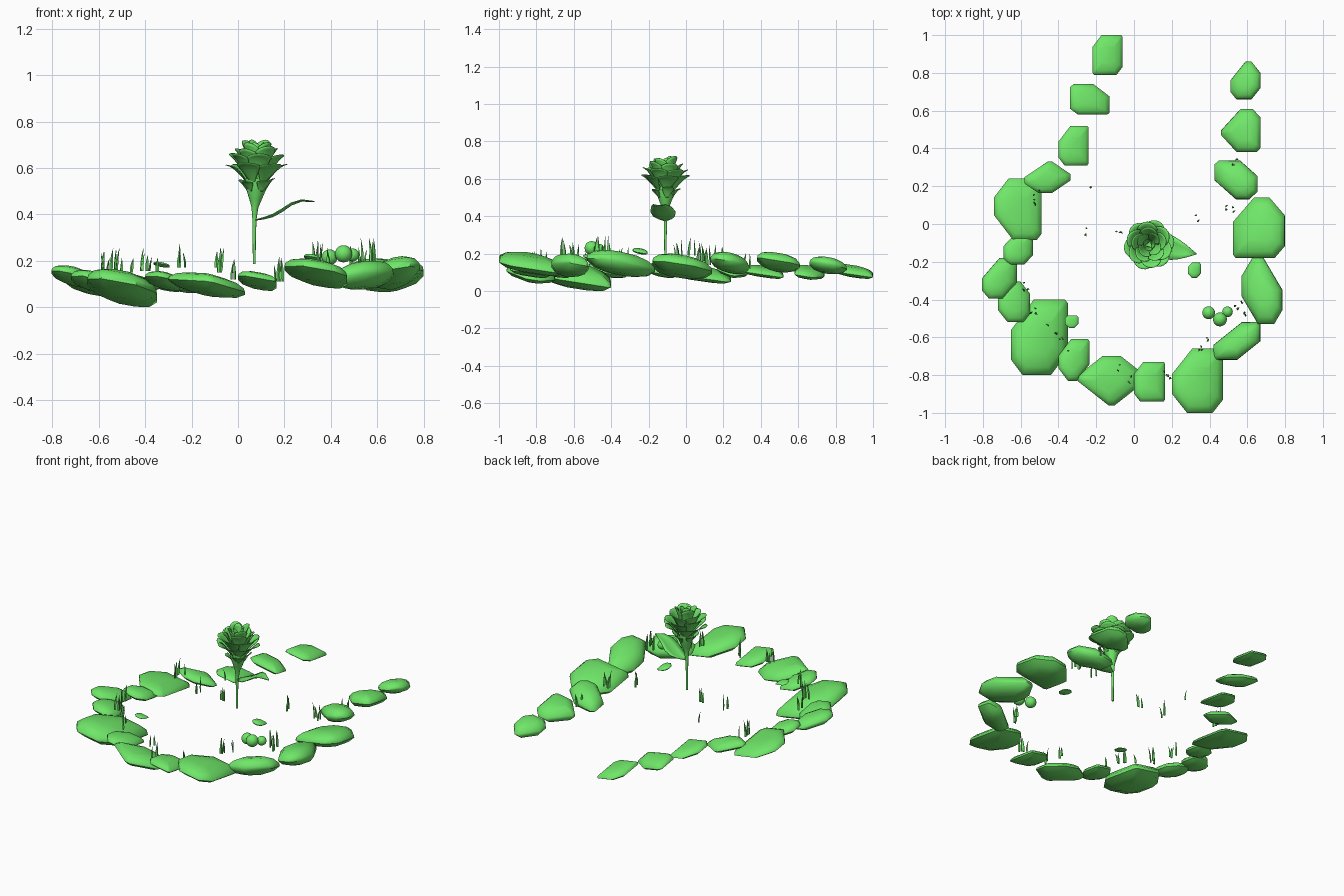
import bpy, math, random
from mathutils import Vector

if "Cube" in bpy.data.objects:
    bpy.data.objects.remove(bpy.data.objects["Cube"])

random.seed(4)


def material(name, col):
    m = bpy.data.materials.new(name)
    m.diffuse_color = (*col, 1)
    m.use_nodes = True
    m.node_tree.nodes["Principled BSDF"].inputs["Base Color"].default_value = m.diffuse_color
    return m


GREEN = material("green", (0.16, 0.8, 0.14))


def make(name, verts, faces, angle=40, thick=0):
    me = bpy.data.meshes.new(name)
    me.from_pydata([tuple(v) for v in verts], [], faces)
    me.validate()
    ob = bpy.data.objects.new(name, me)
    bpy.context.collection.objects.link(ob)
    me.materials.append(GREEN)
    if thick:
        mod = ob.modifiers.new("thickness", "SOLIDIFY")
        mod.thickness = thick
        mod.offset = 0
    bpy.ops.object.select_all(action='DESELECT')
    ob.select_set(True)
    bpy.context.view_layer.objects.active = ob
    bpy.ops.object.shade_smooth_by_angle(angle=math.radians(angle))
    return ob


def loft(rings):
    """Closed solid through rings of equal length."""
    n = len(rings[0])
    verts = [p for r in rings for p in r]
    faces = [(i * n + j, i * n + (j + 1) % n, (i + 1) * n + (j + 1) % n, (i + 1) * n + j)
             for i in range(len(rings) - 1) for j in range(n)]
    faces.append(tuple(reversed(range(n))))
    faces.append(tuple(range(len(verts) - n, len(verts))))
    return verts, faces


def grid_faces(rows, cols, base=0):
    return [(base + i * cols + j, base + i * cols + j + 1,
             base + (i + 1) * cols + j + 1, base + (i + 1) * cols + j)
            for i in range(rows - 1) for j in range(cols - 1)]


def stone(name, x0, x1, y0, y1, z0, z1, cuts):
    """Rounded slab; the cut digits chamfer its SW, SE, NE and NW corners (tenths)."""
    w, d = x1 - x0, y1 - y0
    a, b, c, e = [max(int(k), 0.5) / 10 for k in cuts]
    plan = [(a, 0), (1 - b, 0), (1, b), (1, 1 - c), (1 - c, 1), (e, 1), (0, 1 - e), (0, a)]
    tx, ty = (0.2, -0.2) if x0 > 0.4 else (-0.25, -0.22)
    rings = []
    for s, h in [(.42, 0), (.78, .15), (1, .42), (.97, .6), (.78, .84), (.45, 1)]:
        rings.append([Vector((x0 + w * (.5 + (u - .5) * s), y0 + d * (.5 + (v - .5) * s),
                              h * (z1 - z0) + tx * w * (u - .5) * s + ty * d * (v - .5) * s))
                      for u, v in plan])
    lo = min(p.z for r in rings for p in r)
    hi = max(p.z for r in rings for p in r)
    for r in rings:
        for p in r:
            p.z = z0 + (p.z - lo) / (hi - lo) * (z1 - z0)
    make(name, *loft(rings), angle=50)


# ring of border stones: x range, y range, z range, corner cuts
STONES = [
    (-.22, -.06, .79, 1.0, .065, .145, "0203"), (-.34, -.13, .58, .74, .06, .14, "2041"),
    (-.40, -.24, .31, .52, .065, .14, "2004"), (-.58, -.335, .165, .33, .07, .15, "3445"),
    (-.74, -.49, -.085, .24, .04, .14, "4113"), (-.69, -.535, -.215, -.05, .07, .15, "2304"),
    (-.805, -.62, -.395, -.18, .085, .18, "2415"), (-.72, -.55, -.52, -.305, .07, .16, "3233"),
    (-.65, -.35, -.80, -.40, 0, .165, "2304"), (-.40, -.235, -.83, -.61, .07, .155, "3404"),
    (-.30, .03, -.96, -.70, .04, .15, "5434"), (0, .165, -.94, -.73, .07, .155, "2003"),
    (.20, .47, -1.0, -.66, .08, .21, "3204"), (.42, .67, -.72, -.52, .075, .2, "0506"),
    (.57, .785, -.53, -.165, .075, .22, "4253"), (.525, .80, -.18, .14, .065, .2, "0234"),
    (.425, .655, .13, .335, .09, .21, "5241"), (.46, .67, .38, .61, .1, .21, "4125"),
    (.51, .67, .66, .86, .09, .185, "2335")]
for i, s in enumerate(STONES):
    stone(f"border_stone_{i + 1}", *s)

# two small pebbles inside the ring
stone("pebble_right", .285, .355, -.285, -.205, .195, .23, "3313")
stone("pebble_left", -.365, -.295, -.55, -.485, .17, .195, "3312")

# three round berries
for i, (x, y, z, r) in enumerate([(.395, -.47, .215, .034), (.455, -.505, .23, .037),
                                  (.495, -.465, .225, .028)]):
    bpy.ops.mesh.primitive_uv_sphere_add(segments=20, ring_count=12, radius=r, location=(x, y, z))
    ob = bpy.context.object
    ob.name = f"berry_{i + 1}"
    ob.data.materials.append(GREEN)
    bpy.ops.object.shade_smooth()

# grass tufts: x, y, base z, blade count
TUFTS = [(-.21, .2, .17, 1), (-.515, .165, .14, 2), (-.51, .11, .14, 3), (-.255, -.04, .17, 2),
         (-.08, -.035, .17, 3), (.34, .035, .19, 2), (.505, .085, .16, 4), (.54, .33, .12, 3),
         (-.58, -.33, .15, 4), (-.53, -.46, .15, 3), (-.48, -.54, .15, 1), (-.4, -.59, .155, 4),
         (-.35, -.65, .15, 1), (-.09, -.76, .15, 2), (-.02, -.825, .12, 2), (.18, -.8, .11, 4),
         (.34, -.66, .18, 3), (.4, -.62, .18, 2), (.555, -.43, .19, 4), (.58, -.49, .19, 3)]
for i, (x, y, z, n) in enumerate(TUFTS):
    verts, faces = [], []
    for k in range(n):
        a = random.uniform(0, 6.28)
        p = Vector((x + random.uniform(-.022, .022), y + random.uniform(-.022, .022), z))
        h = random.uniform(.06, .11)
        lean = Vector((random.uniform(-.012, .012), random.uniform(-.012, .012), 0))
        rings = []
        for t, r in [(0, .007), (.35, .0075), (.7, .0045), (1, .0005)]:
            c = p + lean * t * t + Vector((0, 0, h * t))
            rings.append([c + Vector((r * math.cos(a + q), r * math.sin(a + q), 0)) * s
                          for q, s in ((0, 1), (1.57, .6), (3.14, 1), (4.71, .6))])
        v, f = loft(rings)
        faces += [tuple(j + len(verts) for j in g) for g in f]
        verts += v
    make(f"grass_tuft_{i + 1}", verts, faces)

# stem flaring into the cup under the bloom
CX, CY = .08, -.11
stem = []
for x, z, r in [(.07, .185, .006), (.07, .3, .007), (.071, .38, .009), (.073, .43, .015),
                (.076, .465, .027), (.078, .5, .04), (.08, .53, .048), (.08, .555, .05)]:
    stem.append([(x + r * math.cos(k * math.pi / 8), CY + r * math.sin(k * math.pi / 8), z)
                 for k in range(16)])
make("stem", *loft(stem), angle=60)

# single leaf along a curved midrib
rib = [(.075, -.11, .375, .008), (.11, -.112, .38, .035), (.15, -.117, .39, .058),
       (.19, -.123, .412, .067), (.23, -.132, .44, .055), (.275, -.143, .457, .034),
       (.33, -.158, .455, .003)]
leaf = [(x, y + s * w, z + .012 * abs(s) * w / .067)
        for x, y, z, w in rib for s in (-1, -.5, 0, .5, 1)]
make("leaf", leaf, grid_faces(len(rib), 5), angle=60, thick=.004)


def petal_ring(name, n, r0, z0, r1, z1, spread, turn, curl):
    """Cupped petals from radius r0 at z0 out to r1 at z1, lips curling outward."""
    R, C = 9, 9
    verts, faces = [], []
    for k in range(n):
        mid = turn + k * 2 * math.pi / n
        dz = random.uniform(-.008, .008)
        faces += grid_faces(R, C, len(verts))
        for i in range(R):
            for j in range(C):
                s = j / (C - 1) * 2 - 1
                t = i / (R - 1) * (1 - .22 * s * s)
                r = r0 + (r1 - r0) * (.55 * math.sin(t * math.pi / 2) + .45 * t ** 3)
                z = z0 + (z1 + dz - z0) * t ** .9 - curl * max(0, t - .65) ** 2 * 4
                wide = spread * (.4 + .6 * math.sin(min(1, t * 1.4) * math.pi / 2))
                a = mid + s * wide
                r *= 1 - .06 * (1 - s)
                verts.append((CX + r * math.cos(a), CY + r * math.sin(a), z))
    make(name, verts, faces, angle=60, thick=.003)


# bloom: nested petal rings, outer to inner
for args in [("sepals", 5, .04, .50, .085, .555, .5, .2, .01),
             ("petals_outer", 6, .04, .53, .142, .625, .56, .1, .02),
             ("petals_second", 6, .035, .54, .13, .665, .58, .6, .02),
             ("petals_third", 5, .03, .55, .1, .695, .68, .3, .015),
             ("petals_inner", 4, .022, .56, .07, .72, .85, .9, .01),
             ("petals_heart", 3, .012, .57, .035, .715, 1.15, .2, .0)]:
    petal_ring(*args)
